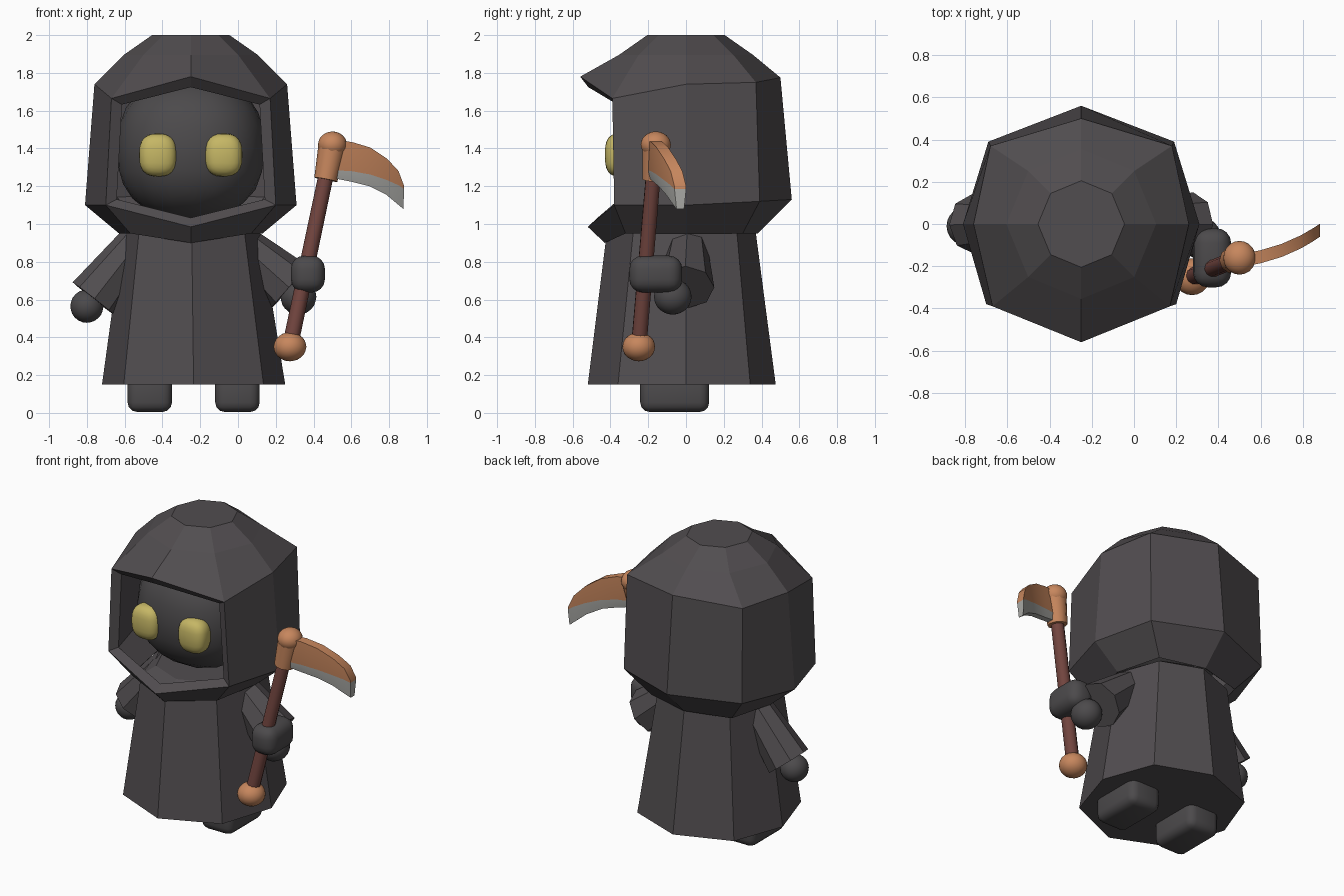
import bpy, bmesh, math
from mathutils import Vector

if "Cube" in bpy.data.objects:
    bpy.data.objects.remove(bpy.data.objects["Cube"])

CX = -0.25  # the figure stands left of the origin, the scythe right


def mat(name, rgb):
    m = bpy.data.materials.new(name)
    m.diffuse_color = (*rgb, 1)
    m.use_nodes = True
    m.node_tree.nodes["Principled BSDF"].inputs["Base Color"].default_value = m.diffuse_color
    return m


CLOTH = mat("charcoal cloth", (0.082, 0.074, 0.079))
SKIN = mat("dark skin", (0.072, 0.068, 0.071))
YELLOW = mat("eye yellow", (0.56, 0.47, 0.13))
COPPER = mat("copper", (0.57, 0.24, 0.11))
WOOD = mat("red brown wood", (0.17, 0.06, 0.05))
STEEL = mat("steel", (0.40, 0.40, 0.38))


def finish(name, bm, *mats, smooth=None):
    bmesh.ops.recalc_face_normals(bm, faces=bm.faces)
    me = bpy.data.meshes.new(name)
    bm.to_mesh(me)
    bm.free()
    ob = bpy.data.objects.new(name, me)
    bpy.context.collection.objects.link(ob)
    for m in mats:
        me.materials.append(m)
    if smooth:
        bpy.ops.object.select_all(action='DESELECT')
        ob.select_set(True)
        bpy.context.view_layer.objects.active = ob
        bpy.ops.object.shade_smooth_by_angle(angle=math.radians(smooth))
    return ob


def ball(name, loc, radii, m, sub=3, power=1.0):
    """Ellipsoid; a power below 1 makes it boxier."""
    bm = bmesh.new()
    bmesh.ops.create_icosphere(bm, subdivisions=sub, radius=1)
    for v in bm.verts:
        v.co = Vector(loc) + Vector([math.copysign(abs(a) ** power, a) * b
                                     for a, b in zip(v.co, radii)])
    return finish(name, bm, m, smooth=60)


def rounded_box(name, loc, size, m, bevel, seg=3):
    bm = bmesh.new()
    bmesh.ops.create_cube(bm, size=1)
    for v in bm.verts:
        v.co = Vector(loc) + Vector([a * b for a, b in zip(v.co, size)])
    bmesh.ops.bevel(bm, geom=bm.edges[:], offset=bevel, segments=seg,
                    profile=0.5, affect='EDGES', clamp_overlap=True)
    return finish(name, bm, m, smooth=60)


def skin(bm, rings, skip=()):
    """Bridge closed rings of points; skip holds (ring, side) gaps."""
    vs = [[bm.verts.new(p) for p in r] for r in rings]
    n = len(vs[0])
    for i in range(len(vs) - 1):
        for j in range(n):
            if (i, j) not in skip:
                k = (j + 1) % n
                bm.faces.new((vs[i][j], vs[i][k], vs[i + 1][k], vs[i + 1][j]))
    return vs


def tube(name, a, b, ra, rb, m, n=10, smooth=40):
    a, b = Vector(a), Vector(b)
    q = (b - a).to_track_quat('Z', 'Y')
    bm = bmesh.new()
    rings = [[c + q @ Vector((r * math.cos(t), r * math.sin(t), 0))
              for t in [2 * math.pi * j / n for j in range(n)]]
             for c, r in ((a, ra), (b, rb))]
    vs = skin(bm, rings)
    for r in vs:
        bm.faces.new(r)
    return finish(name, bm, m, smooth=smooth)


def ring8(half, cx=CX):
    """Eight-sided ring from five points running front to back."""
    pts = half + [(-x, y, z) for x, y, z in half[3:0:-1]]
    return [(x + cx, y, z) for x, y, z in pts]


def even(r, z, cx=CX):
    return ring8([(r * math.sin(t), -r * math.cos(t), z)
                  for t in [math.pi * j / 4 for j in range(5)]], cx)


# Hood: octagonal shell, two front panels left open
bm = bmesh.new()
rings = [even(0.205, 2.0), even(0.355, 1.895),
         ring8([(0, -.56, 1.78), (.42, -.39, 1.665), (.51, 0, 1.74),
                (.43, .37, 1.75), (0, .5, 1.775)]),
         ring8([(0, -.52, .985), (.45, -.38, 1.1), (.56, 0, 1.1),
                (.44, .39, 1.12), (0, .56, 1.13)]),
         ring8([(0, -.43, .9), (.32, -.32, .95), (.38, 0, .95),
                (.3, .3, .95), (0, .38, .95)])]
vs = skin(bm, rings, skip={(2, 0), (2, 7)})
bm.faces.new(vs[0])
hood = finish("hood", bm, CLOTH)
mod = hood.modifiers.new("thickness", 'SOLIDIFY')
mod.thickness = 0.07
mod.offset = -1

# Robe, its top closing the neck inside the hood
bm = bmesh.new()
vs = skin(bm, [
    ring8([(0, -.52, .15), (.37, -.36, .15), (.485, 0, .15),
           (.36, .34, .15), (0, .475, .15)], -.235),
    ring8([(0, -.42, .95), (.28, -.28, .95), (.365, 0, .95),
           (.27, .27, .95), (0, .37, .95)], -.245),
    even(.3, 1.0)])
for r in (vs[0], vs[-1]):
    bm.faces.new(r)
finish("robe", bm, CLOTH)

# Head, eyes and feet
ball("head", (CX, 0, 1.4), (.395, .395, .385), SKIN, power=.88)
for s, side in ((-1, "left"), (1, "right")):
    ball(side + "_eye", (CX + s * .174, -.355, 1.365),
         (.1, .075, .114), YELLOW, power=.75)
    rounded_box(side + "_foot", (-.235 + s * .232, -.06, .105),
                (.235, .365, .2), SKIN, .05)

# Sleeves and hands
tube("left_sleeve", (-.51, .01, .93), (-.765, 0, .605), .10, .14, CLOTH, 8, 20)
tube("right_sleeve", (.0, .01, .91), (.275, .0, .665), .10, .15, CLOTH, 8, 20)
ball("left_hand", (-.8, -.01, .565), (.088, .09, .088), SKIN)
ball("right_hand", (.32, -.07, .615), (.095, .1, .095), SKIN)
rounded_box("gripping_fist", (.37, -.16, .735), (.18, .28, .195), SKIN, .07, 4)

# Scythe handle
low, high = Vector((.275, -.25, .35)), Vector((.5, -.16, 1.42))
tube("scythe_shaft", low, high, .042, .04, WOOD)
ball("shaft_knob", low, (.087, .087, .077), COPPER)
ball("scythe_cap", high, (.077, .08, .07), COPPER)
tube("scythe_socket", (.465, -.172, 1.235), high, .062, .074, COPPER)

# Scythe blade: x, y, top z, colour line z, edge z
bm = bmesh.new()
stations = [(.5, -.175, 1.44, 1.285, 1.245), (.6, -.155, 1.435, 1.28, 1.225),
            (.7, -.125, 1.405, 1.262, 1.20), (.79, -.085, 1.345, 1.232, 1.155),
            (.85, -.05, 1.28, 1.205, 1.105), (.88, -.03, 1.20, 1.185, 1.08)]
rings = []
for x, y, top, line, edge in stations:
    t = .031
    rings.append([(x, y - t, top), (x, y - t, line), (x - .005, y - .02, edge),
                  (x - .005, y + .02, edge), (x, y + t, line), (x, y + t, top)])
vs = skin(bm, rings)
for r in (vs[0], vs[-1]):
    bm.faces.new((r[0], r[1], r[4], r[5]))
    bm.faces.new(r[1:5]).material_index = 1
for i in range(len(vs) - 1):
    lower = {*vs[i][1:5], *vs[i + 1][1:5]}
    for f in bm.faces:
        if set(f.verts) <= lower:
            f.material_index = 1
finish("scythe_blade", bm, COPPER, STEEL, smooth=30)
